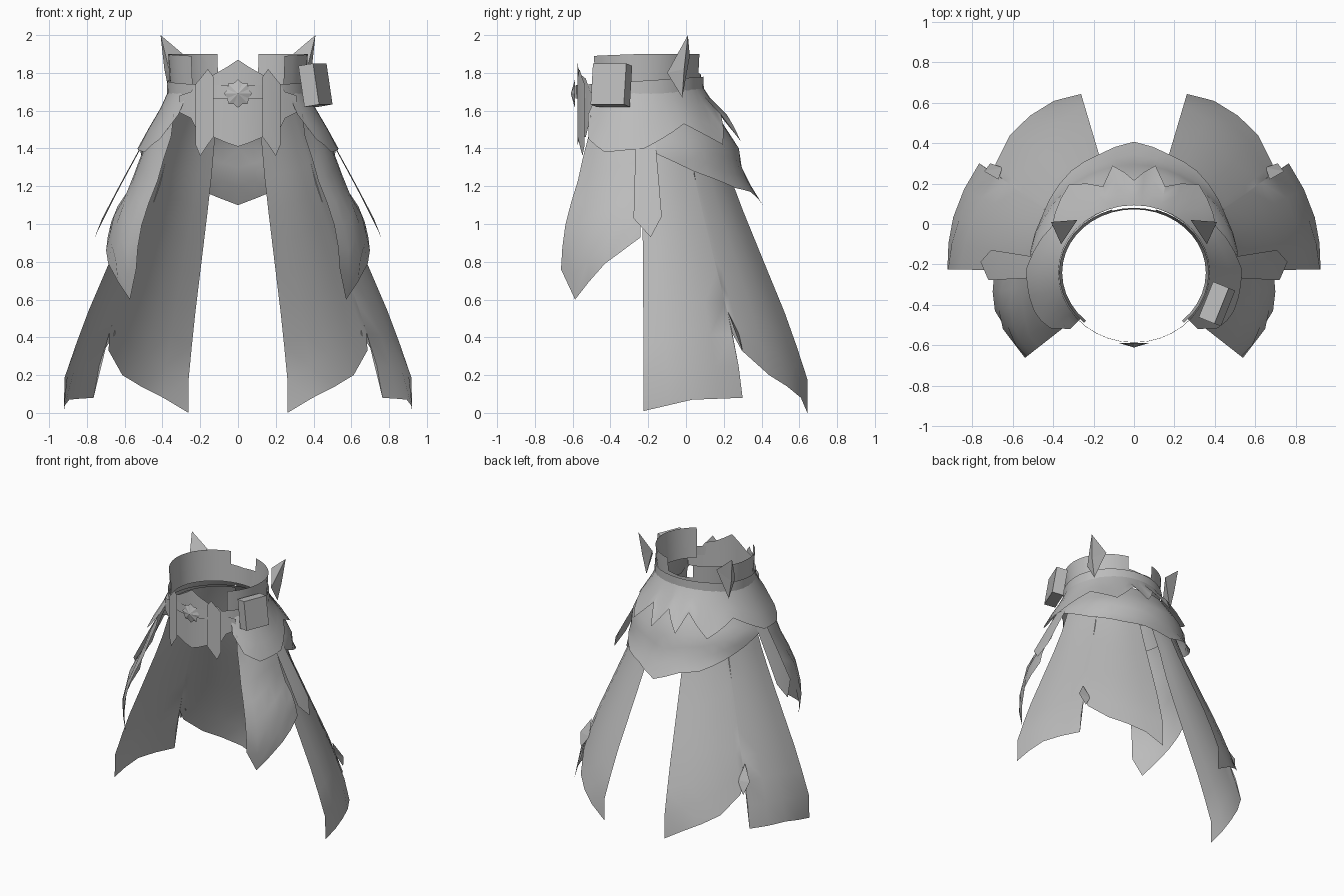
import bpy
import math
from mathutils import Vector

default = bpy.data.objects.get("Cube")
if default:
    bpy.data.objects.remove(default)

# One plain grey for the whole garment
grey = bpy.data.materials.new("plain_grey")
grey.use_nodes = True
grey.diffuse_color = (0.5, 0.5, 0.5, 1)
grey.node_tree.nodes["Principled BSDF"].inputs["Base Color"].default_value = (0.5, 0.5, 0.5, 1)

CENTRE_Y = -0.24


def build(name, verts, faces, mirror=True, smooth=True):
    mesh = bpy.data.meshes.new(name)
    mesh.from_pydata(verts, [], faces)
    mesh.materials.append(grey)
    obj = bpy.data.objects.new(name, mesh)
    bpy.context.collection.objects.link(obj)
    if mirror:
        mod = obj.modifiers.new("mirror", "MIRROR")
        mod.merge_threshold = 0.002
    if smooth:
        bpy.ops.object.select_all(action="DESELECT")
        obj.select_set(True)
        bpy.context.view_layer.objects.active = obj
        bpy.ops.object.shade_smooth_by_angle(angle=math.radians(30))


def interpolate(table, z):
    """Linear lookup in (height, radius) pairs listed from the top down."""
    if z >= table[0][0]:
        return table[0][1]
    for (z0, r0), (z1, r1) in zip(table, table[1:]):
        if z >= z1:
            return r0 + (r1 - r0) * (z0 - z) / (z0 - z1)
    return table[-1][1]


def grid_faces(columns, rows):
    return [(c * rows + r, c * rows + r + 1, (c + 1) * rows + r + 1, (c + 1) * rows + r)
            for c in range(columns - 1) for r in range(rows - 1)]


def refine(columns, step=10):
    """Insert extra columns so that none are more than step degrees apart."""
    out = [columns[0]]
    for a, b in zip(columns, columns[1:]):
        n = max(1, math.ceil(abs(b[0] - a[0]) / step))
        out += [tuple(p + (q - p) * k / n for p, q in zip(a, b)) for k in range(1, n + 1)]
    return out


def panel(name, columns, profile, rows=6, back=(1, 1), front=(1, 1), tilt=0.0):
    """Curved cloth sheet; columns hold (degrees from the back, top, bottom).
    back and front hold the depth factor at the top and bottom edges."""
    columns = refine(columns)
    verts = []
    for degrees, top, bottom in columns:
        a = math.radians(degrees)
        d0, d1 = back if degrees < 90 else front
        for r in range(rows):
            t = r / (rows - 1)
            z = top + (bottom - top) * t
            radius = interpolate(profile, z)
            y = radius * math.cos(a) * (d0 + (d1 - d0) * t)
            verts.append((radius * math.sin(a), CENTRE_Y + y, z + tilt * y))
    build(name, verts, grid_faces(len(columns), rows))


def plate(name, columns, y_front, curve=1.1):
    """Upright front plate; columns hold (x, top, bottom)."""
    verts = []
    for x, top, bottom in columns:
        for r in range(4):
            z = top + (bottom - top) * r / 3
            verts.append((x, y_front + curve * x * x, z))
    build(name, verts, grid_faces(len(columns), 4))


# Long coat tails, with a tear in the hem at each side
coat = [(1.62, 0.36), (1.4, 0.45), (1.2, 0.51), (0.8, 0.68), (0.52, 0.8), (0.22, 0.91), (0.1, 0.94), (0, 0.92)]
panel("coat_tail",
      [(16.5, 1.6, 0), (25, 1.6, 0.08), (42, 1.6, 0.2), (52, 1.6, 0.33), (54.5, 1.6, 0.42),
       (54.8, 1.6, 0.08), (73, 1.6, 0.07), (89, 1.6, 0.01)],
      coat, rows=10)

# Folded scrap of cloth at the top of each tear
build("torn_fold",
      [(0.67, 0.22, 0.54), (0.65, 0.28, 0.42), (0.74, 0.26, 0.43), (0.71, 0.3, 0.33)],
      [(0, 1, 2), (1, 3, 2)], smooth=False)

# Layered hip skirt
hip = [(1.72, 0.35), (1.67, 0.365), (1.5, 0.465), (1.4, 0.52), (1.28, 0.525), (1.1, 0.61)]
upper_hip = [(z, r + 0.012) for z, r in hip]
panel("lower_hip_layer", [(0, 1.6, 1.1), (18, 1.6, 1.17), (33, 1.6, 1.19), (60, 1.6, 1.28), (88, 1.6, 1.4)],
      hip, back=(0.96, 1.06))
panel("upper_hip_layer",
      [(0, 1.72, 1.58), (12, 1.72, 1.44), (21, 1.72, 1.58), (38, 1.72, 1.42), (62, 1.72, 1.53),
       (88, 1.72, 1.4), (112, 1.72, 1.38), (125, 1.72, 1.45), (133, 1.72, 1.58)],
      upper_hip, rows=4, back=(0.92, 1.06), front=(0.92, 0.95))

# Front hip guards and the narrow side straps
guard = [(1.5, 0.45), (1.4, 0.5), (1.17, 0.585), (1.06, 0.66), (0.8, 0.72), (0.6, 0.69)]
panel("front_hip_guard",
      [(90, 1.5, 0.93), (107, 1.5, 0.79), (124, 1.5, 0.6), (131, 1.58, 0.76)],
      guard, rows=8, front=(0.9, 0.9))
strap = [(1.42, 0.51), (1.22, 0.62), (1.03, 0.72), (0.93, 0.76)]
panel("side_strap", [(81, 1.42, 1.04), (86, 1.42, 0.93), (93, 1.42, 1.03)], strap)

# Waistband with a low gap at the back, and the belt over it
panel("waistband", [(0, 1.79, 1.66), (17, 1.8, 1.66), (17.2, 1.9, 1.66), (90, 1.9, 1.66), (138, 1.89, 1.66)],
      [(1.9, 0.37), (1.66, 0.355)], rows=3, back=(0.88, 0.88), front=(0.9, 0.9))
panel("belt", [(0, 1.76, 1.68), (180, 1.755, 1.685)], [(1.8, 0.373), (1.6, 0.378)],
      rows=2, back=(0.89, 0.89), front=(0.92, 0.92), tilt=0.06)

# Jagged front plate with a hanging tab on each side
plate("front_plate", [(0, 1.87, 1.41), (0.06, 1.83, 1.43), (0.13, 1.79, 1.46),
                      (0.2, 1.77, 1.46), (0.25, 1.7, 1.56), (0.31, 1.68, 1.59)], -0.575)
plate("front_tab", [(0.13, 1.78, 1.46), (0.16, 1.82, 1.42), (0.2, 1.77, 1.36), (0.225, 1.74, 1.42)],
      -0.592)

# Star-shaped buckle
points = 8
star = [Vector((0, -0.61, 1.69))]
for k in range(points * 2):
    a = math.pi * k / points
    radius = 0.075 if k % 2 == 0 else 0.06
    star.append(Vector((radius * math.sin(a), -0.588, 1.69 + radius * math.cos(a))))
build("buckle", star, [(0, k + 1, (k + 1) % (points * 2) + 1) for k in range(points * 2)],
      mirror=False, smooth=False)

# Horn-shaped spikes on the belt
build("belt_spike",
      [(0.41, 0.01, 2), (0.36, -0.1, 1.8), (0.28, 0.02, 1.89), (0.39, -0.01, 1.82), (0.36, -0.02, 1.67)],
      [(0, 1, 3), (0, 3, 2), (0, 2, 1), (1, 4, 3), (3, 4, 2), (1, 2, 4)], smooth=False)

# Belt pouch on the left hip
bpy.ops.mesh.primitive_cube_add(size=1, location=(0.41, -0.395, 1.735),
                                rotation=(0, math.radians(-9), math.radians(-22)))
pouch = bpy.context.object
pouch.name = "belt_pouch"
pouch.scale = (0.085, 0.19, 0.22)
pouch.data.materials.append(grey)
